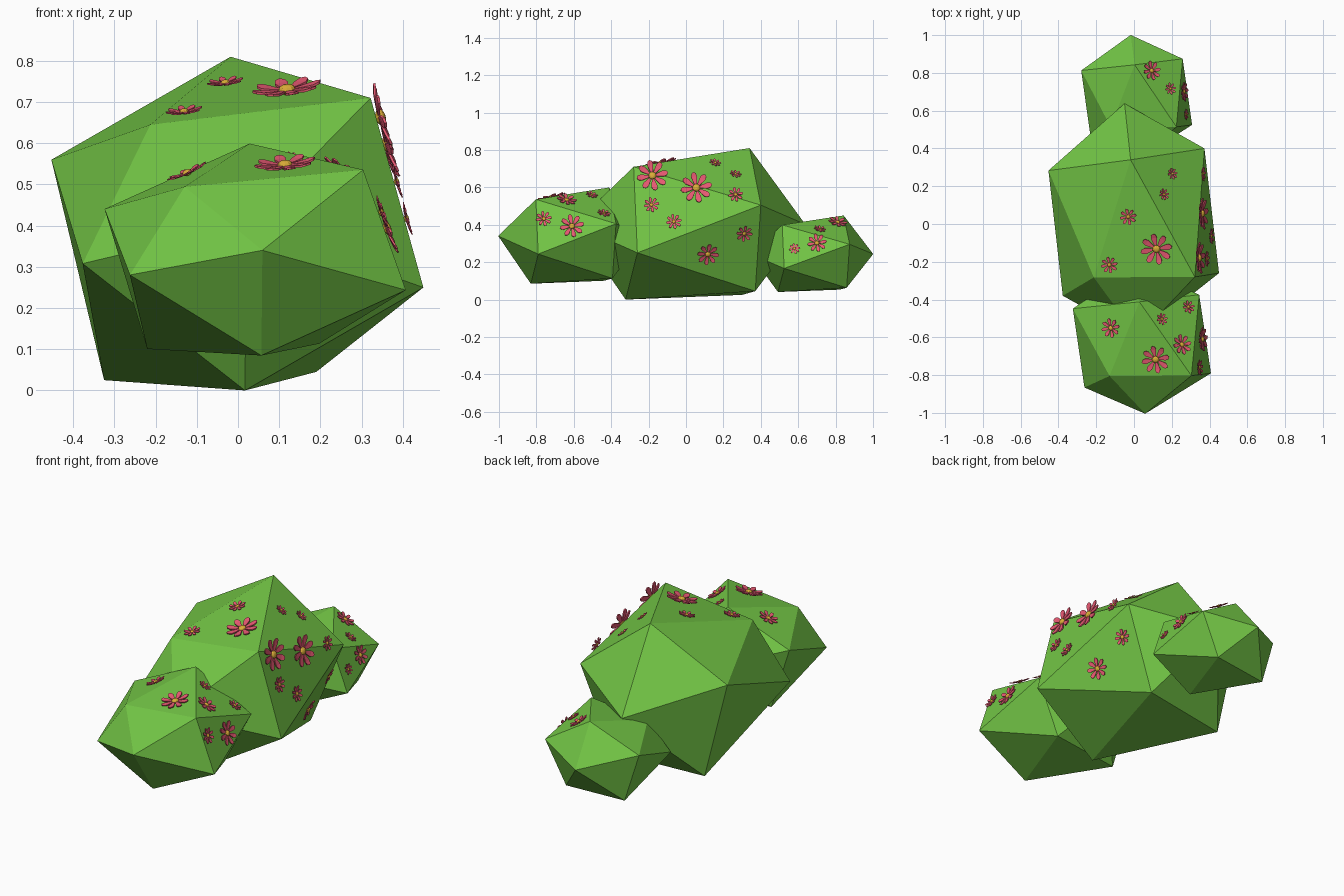
import bpy, bmesh, math
from mathutils import Vector, Matrix

if "Cube" in bpy.data.objects:
    bpy.data.objects.remove(bpy.data.objects["Cube"])


def mat(name, col):
    m = bpy.data.materials.new(name)
    m.diffuse_color = (*col, 1)
    m.use_nodes = True
    m.node_tree.nodes["Principled BSDF"].inputs["Base Color"].default_value = m.diffuse_color
    return m


GREEN = mat("leaf_green", (0.17, 0.56, 0.06))
PINK = mat("petal_pink", (0.80, 0.10, 0.17))
YELLOW = mat("centre_yellow", (0.72, 0.42, 0.04))

# Shared bush shape: a skewed 12-point icosahedron around its centre
P = {k: Vector(v) for k, v in {
    "A": (-.018, .33, .405), "B": (.322, -.29, .305), "C": (-.213, -.293, .24),
    "D": (-.453, .273, .155), "E": (.373, .39, .10), "F": (.45, -.27, -.155),
    "G": (-.377, -.39, -.097), "H": (-.05, .628, -.003), "I": (.02, -.61, -.003),
    "J": (-.325, .29, -.38), "K": (.017, -.333, -.405), "L": (.19, .36, -.36)}.items()}


def finish(bm, name, material):
    bmesh.ops.recalc_face_normals(bm, faces=bm.faces)
    me = bpy.data.meshes.new(name)
    bm.to_mesh(me)
    bm.free()
    me.materials.append(material)
    ob = bpy.data.objects.new(name, me)
    bpy.context.collection.objects.link(ob)


def petal(bm, M):
    # rounded outline, narrow at the root, tip slightly raised
    half = [(.15, .05, .03), (.45, .13, .05), (.72, .19, .08), (.92, .14, .13)]
    outline = half + [(1, 0, .15)] + [(x, -y, z) for x, y, z in reversed(half)]
    lo = [bm.verts.new(M @ Vector(p)) for p in outline]
    hi = [bm.verts.new(M @ (Vector(p) + Vector((0, 0, .07)))) for p in outline]
    n = len(lo)
    for i in range(n):
        j = (i + 1) % n
        bm.faces.new((lo[i], lo[j], hi[j], hi[i]))
    for i in range(n // 2):
        j = n - 1 - i
        for s in (lo, hi):
            q = [s[i], s[i + 1], s[j - 1], s[j]]
            bm.faces.new(q if i + 1 != j - 1 else q[:2] + q[3:])


def bush(name, centre, scale, flowers):
    centre = Vector(centre)
    pts = {k: centre + Vector(a * b for a, b in zip(v, scale)) for k, v in P.items()}
    # bush body
    bm = bmesh.new()
    for v in pts.values():
        bm.verts.new(v)
    bmesh.ops.convex_hull(bm, input=bm.verts)
    finish(bm, name, GREEN)
    # flowers lying on the named faces, placed in top (x, y) or side (y, z) coordinates
    pet, mid = bmesh.new(), bmesh.new()
    for face, view, spots in flowers:
        a, b, c = (pts[k] for k in face)
        nrm = (b - a).cross(c - a).normalized()
        if nrm.dot(a - centre) < 0:
            nrm = -nrm
        for u, v, r in spots:
            p, axis = ((Vector((u, v, 0)), Vector((0, 0, 1))) if view == "top"
                       else (Vector((0, u, v)), Vector((1, 0, 0))))
            p += axis * ((a - p).dot(nrm) / axis.dot(nrm))
            M = (Matrix.Translation(p + nrm * .003)
                 @ Vector((0, 0, 1)).rotation_difference(nrm).to_matrix().to_4x4()
                 @ Matrix.Scale(r, 4))
            for i in range(8):
                petal(pet, M @ Matrix.Rotation(i * math.tau / 8 + .2, 4, "Z"))
            bmesh.ops.create_uvsphere(mid, u_segments=10, v_segments=6, radius=.25,
                                      matrix=M @ Matrix.Translation((0, 0, .1))
                                      @ Matrix.Diagonal((1, 1, .6, 1)))
    finish(pet, name + "_petals", PINK)
    finish(mid, name + "_flower_centres", YELLOW)


bush("large_bush", (0, .01, .405), (1, 1, 1), [
    ("ABC", "top", [(.12, -.13, .085), (-.13, -.215, .045), (-.03, .04, .045)]),
    ("ABE", "top", [(.2, .265, .032), (.155, .155, .032)]),
    ("BEF", "side", [(.055, .595, .085), (-.18, .66, .085), (.265, .56, .04),
                     (-.185, .505, .042), (-.065, .415, .042)]),
    ("EFL", "side", [(.31, .355, .045), (.115, .245, .06)])])

bush("front_bush", (.043, -.62, .342), (.81, .63, .635), [
    ("ABC", "top", [(.115, -.715, .075)]),
    ("ACD", "top", [(-.12, -.55, .052)]),
    ("ABE", "top", [(.25, -.64, .055), (.145, -.505, .033), (.285, -.44, .036)]),
    ("BEF", "side", [(-.61, .39, .065), (-.76, .43, .043)])])

bush("back_bush", (.015, .668, .245), (.65, .53, .505), [
    ("ABE", "top", [(.09, .81, .052), (.19, .715, .033)]),
    ("BEF", "side", [(.7, .30, .052), (.58, .27, .03)])])
